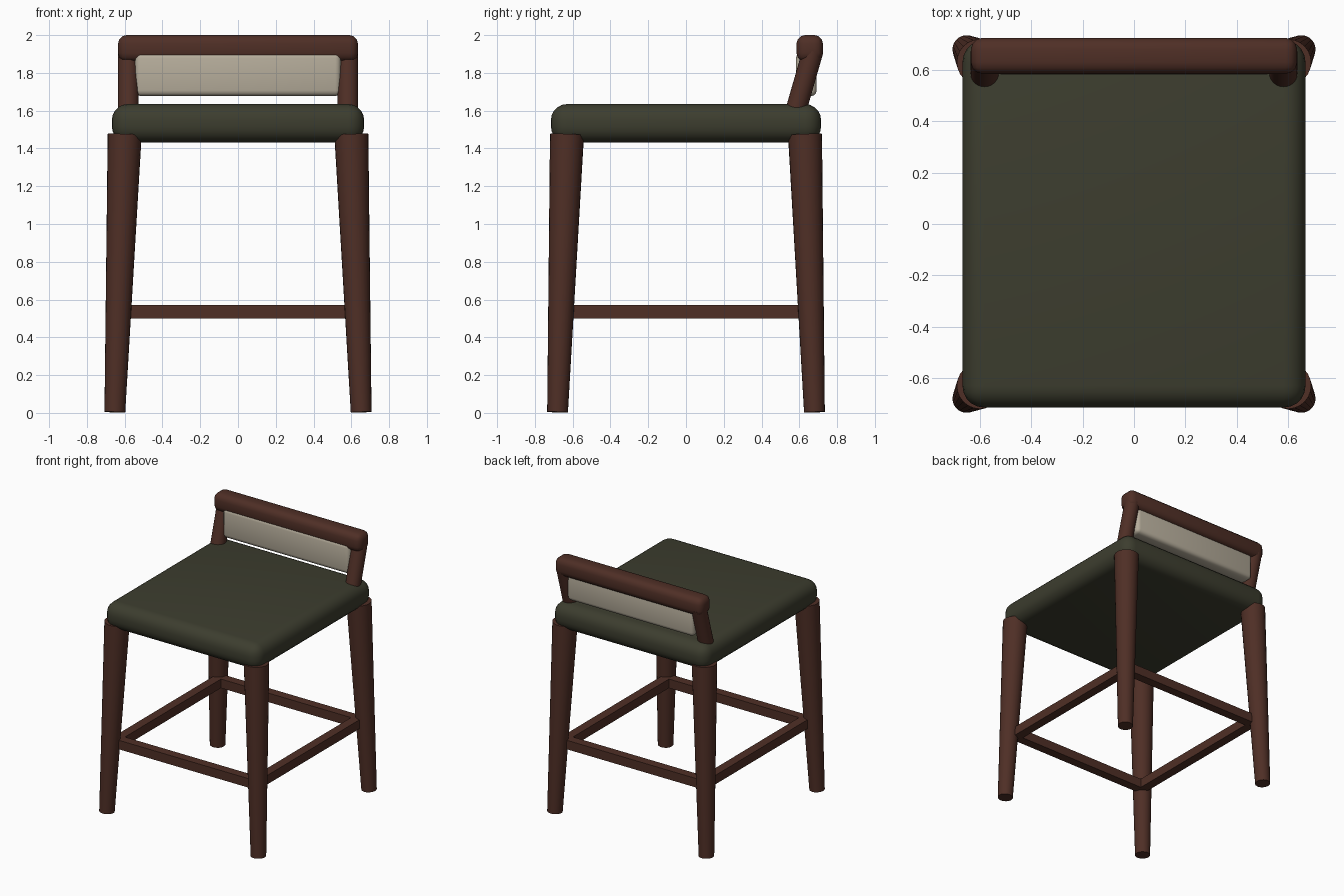
import bpy, bmesh, math
from mathutils import Vector, Matrix

cube = bpy.data.objects.get("Cube")
if cube:
    bpy.data.objects.remove(cube, do_unlink=True)


def material(name, rgb):
    mat = bpy.data.materials.new(name)
    mat.use_nodes = True
    color = (*rgb, 1)
    mat.diffuse_color = color
    bsdf = next(n for n in mat.node_tree.nodes if n.type == 'BSDF_PRINCIPLED')
    bsdf.inputs["Base Color"].default_value = color
    return mat


wood = material("dark_brown_wood", (0.078, 0.028, 0.019))
olive = material("olive_upholstery", (0.046, 0.047, 0.028))
cream = material("cream_upholstery", (0.47, 0.42, 0.33))


def finish(name, bm, mat, angle=40):
    mesh = bpy.data.meshes.new(name)
    bm.to_mesh(mesh)
    bm.free()
    mesh.materials.append(mat)
    obj = bpy.data.objects.new(name, mesh)
    bpy.context.collection.objects.link(obj)
    bpy.ops.object.select_all(action='DESELECT')
    obj.select_set(True)
    bpy.context.view_layer.objects.active = obj
    bpy.ops.object.shade_smooth_by_angle(angle=math.radians(angle))
    return obj


def tapered_rod(name, start, end, r_start, r_end, mat):
    a, b = Vector(start), Vector(end)
    axis = b - a
    turn = axis.to_track_quat('Z', 'Y').to_matrix().to_4x4()
    bm = bmesh.new()
    bmesh.ops.create_cone(bm, cap_ends=True, segments=24, radius1=r_start,
                          radius2=r_end, depth=axis.length,
                          matrix=Matrix.Translation((a + b) / 2) @ turn)
    return finish(name, bm, mat)


def rounded_box(name, low, high, mat, radius=0, segments=4):
    low, high = Vector(low), Vector(high)
    bm = bmesh.new()
    bmesh.ops.create_cube(bm, size=1)
    bmesh.ops.scale(bm, vec=high - low, verts=bm.verts)
    bmesh.ops.translate(bm, vec=(low + high) / 2, verts=bm.verts)
    if radius:
        bmesh.ops.bevel(bm, geom=bm.edges[:], offset=radius, segments=segments,
                        profile=0.5, affect='EDGES')
    return finish(name, bm, mat)


# Seat cushion
rounded_box("seat_cushion", (-0.668, -0.715, 1.432), (0.668, 0.715, 1.635),
            olive, 0.085, 5)

# Splayed, tapered legs and the footrest frame between them
for sy, depth in ((-1, "front"), (1, "back")):
    for sx, side in ((1, "left"), (-1, "right")):
        tapered_rod(f"{depth}_{side}_leg", (sx * 0.652, sy * 0.68, 0.004),
                    (sx * 0.6, sy * 0.63, 1.474), 0.055, 0.09, wood)
    y = sy * 0.625
    rounded_box(f"{depth}_footrest", (-0.63, y - 0.035, 0.5),
                (0.63, y + 0.035, 0.57), wood)

for sx, side in ((1, "left"), (-1, "right")):
    x = sx * 0.595
    rounded_box(f"{side}_footrest", (x - 0.035, -0.59, 0.5),
                (x + 0.035, 0.59, 0.57), wood)
    # Leaning backrest posts
    tapered_rod(f"{side}_back_post", (sx * 0.581, 0.567, 1.55),
                (sx * 0.581, 0.672, 1.915), 0.055, 0.055, wood)

# Backrest
rounded_box("top_rail", (-0.635, 0.585, 1.86), (0.635, 0.725, 2.0),
            wood, 0.045, 3)
rounded_box("backrest_pad", (-0.545, 0.582, 1.677), (0.545, 0.692, 1.908),
            cream, 0.03, 3)
